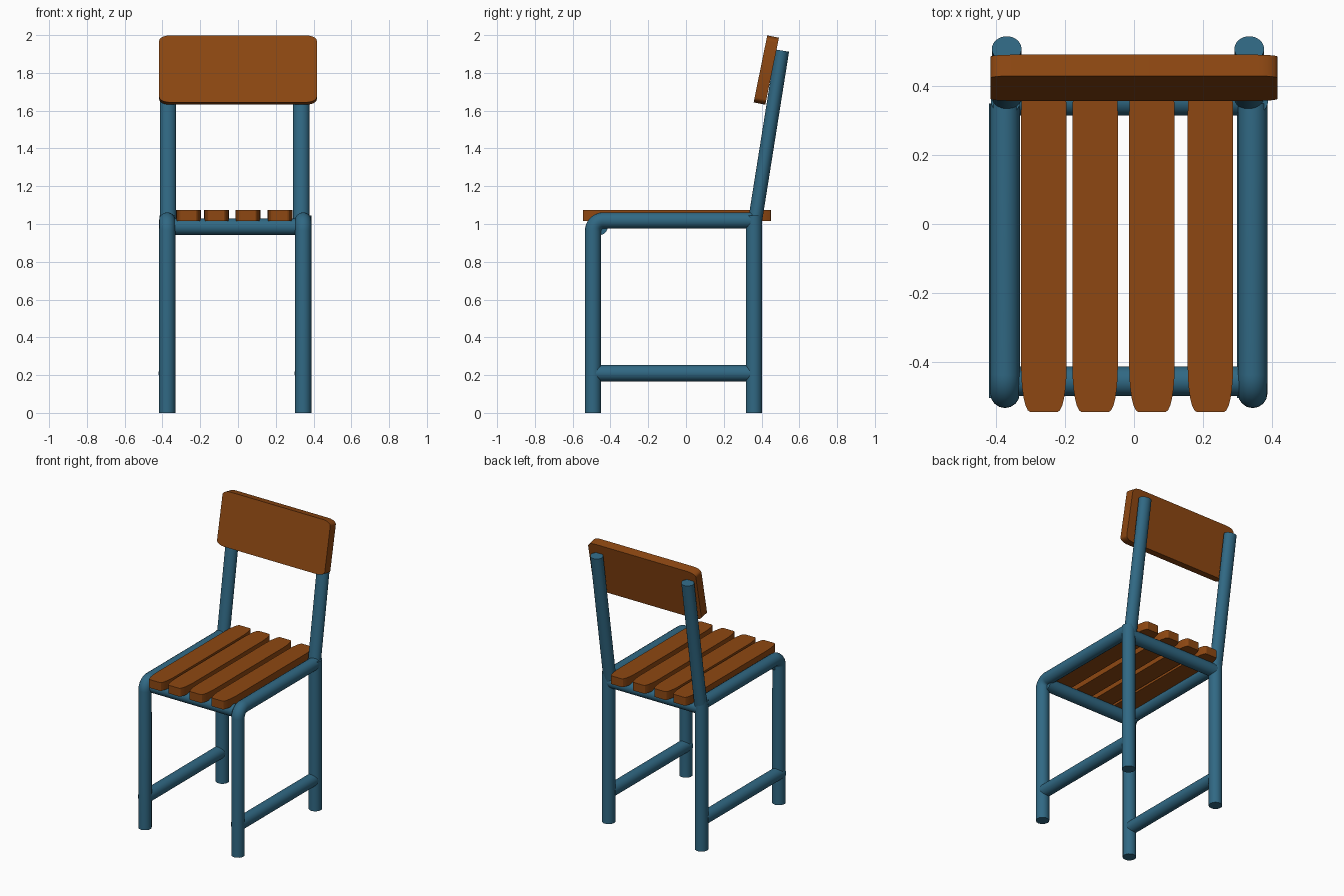
import bpy, bmesh, math
from mathutils import Vector, Matrix

if "Cube" in bpy.data.objects:
    bpy.data.objects.remove(bpy.data.objects["Cube"])

R = 0.043


def material(name, rgb):
    m = bpy.data.materials.new(name)
    m.diffuse_color = (*rgb, 1)
    m.use_nodes = True
    m.node_tree.nodes["Principled BSDF"].inputs["Base Color"].default_value = m.diffuse_color
    return m


blue = material("steel blue paint", (0.03, 0.14, 0.23))
wood = material("brown wood", (0.27, 0.064, 0.006))


def finish(obj, mat):
    obj.data.materials.append(mat)
    bpy.ops.object.select_all(action='DESELECT')
    obj.select_set(True)
    bpy.context.view_layer.objects.active = obj
    bpy.ops.object.shade_smooth_by_angle(angle=math.radians(30))


def mesh_object(name, bm, matrix, mat):
    bmesh.ops.recalc_face_normals(bm, faces=bm.faces)
    me = bpy.data.meshes.new(name)
    bm.to_mesh(me)
    bm.free()
    me.transform(matrix)
    obj = bpy.data.objects.new(name, me)
    bpy.context.collection.objects.link(obj)
    finish(obj, mat)


def tube(name, a, b, rx=R, ry=R):
    """Straight capped tube from a to b."""
    a, b = Vector(a), Vector(b)
    bm = bmesh.new()
    bmesh.ops.create_cone(bm, cap_ends=True, segments=32, radius1=1, radius2=1,
                          depth=(b - a).length)
    turn = Vector((0, 0, 1)).rotation_difference(b - a).to_matrix().to_4x4()
    mesh_object(name, bm, Matrix.Translation((a + b) / 2) @ turn
                @ Matrix.Diagonal((rx, ry, 1, 1)), blue)


def bent_tube(name, points):
    """Tube swept along a path."""
    cu = bpy.data.curves.new(name, 'CURVE')
    cu.dimensions = '3D'
    cu.bevel_depth = R
    cu.bevel_resolution = 6
    cu.use_fill_caps = True
    sp = cu.splines.new('POLY')
    sp.points.add(len(points) - 1)
    for p, co in zip(sp.points, points):
        p.co = (*co, 1)
    obj = bpy.data.objects.new(name, cu)
    bpy.context.collection.objects.link(obj)
    bpy.ops.object.select_all(action='DESELECT')
    obj.select_set(True)
    bpy.context.view_layer.objects.active = obj
    bpy.ops.object.convert(target='MESH')
    finish(bpy.context.object, blue)


def board(name, hx, hy, thick, rx, ry, matrix):
    """Board with elliptical corners, flat in xy."""
    bm = bmesh.new()
    verts = []
    for q, (sx, sy) in enumerate([(1, 1), (-1, 1), (-1, -1), (1, -1)]):
        for i in range(7):
            t = math.pi / 2 * (q + i / 6)
            verts.append(bm.verts.new((sx * (hx - rx) + rx * math.cos(t),
                                       sy * (hy - ry) + ry * math.sin(t), -thick / 2)))
    face = bm.faces.new(verts)
    top = bmesh.ops.extrude_face_region(bm, geom=[face])["geom"]
    bmesh.ops.translate(bm, vec=(0, 0, thick),
                        verts=[v for v in top if isinstance(v, bmesh.types.BMVert)])
    mesh_object(name, bm, matrix, wood)


# Tube frame, one set for each side
for side, x, top_x, bar_x in (("left", -0.375, -0.37, -0.378), ("right", 0.345, 0.335, 0.342)):
    bend = [(x, -0.437 - 0.055 * math.cos(t), 0.964 + 0.055 * math.sin(t))
            for t in (math.pi / 2 * i / 8 for i in range(9))]
    bent_tube(side + "_front_leg_and_seat_rail",
              [(x, -0.492, 0)] + bend + [(x, 0.35, 1.019)])
    tube(side + "_back_leg", (x + 0.002, 0.36, 0), (x + 0.002, 0.36, 1.045))
    tube(side + "_back_upright", (top_x, 0.363, 1.0), (top_x, 0.509, 1.918), R, 0.037)
    tube(side + "_stretcher", (bar_x, -0.506, 0.21), (bar_x, 0.35, 0.21))

# Cross bars under the seat
tube("front_cross_bar", (-0.375, -0.457, 0.985), (0.345, -0.457, 0.985))
tube("back_cross_bar", (-0.375, 0.358, 0.985), (0.345, 0.358, 0.985))

# Seat slats
for i, x in enumerate((-0.262, -0.113, 0.052, 0.222)):
    board(f"seat_slat_{i + 1}", 0.066, 0.498, 0.058, 0.026, 0.13,
          Matrix.Translation((x, -0.048, 1.046)))

# Leaning backrest
board("backrest", 0.417, 0.181, 0.063, 0.06, 0.028,
      Matrix.Translation((0, 0.425, 1.815)) @ Matrix.Rotation(math.radians(90 - 11.5), 4, 'X'))
